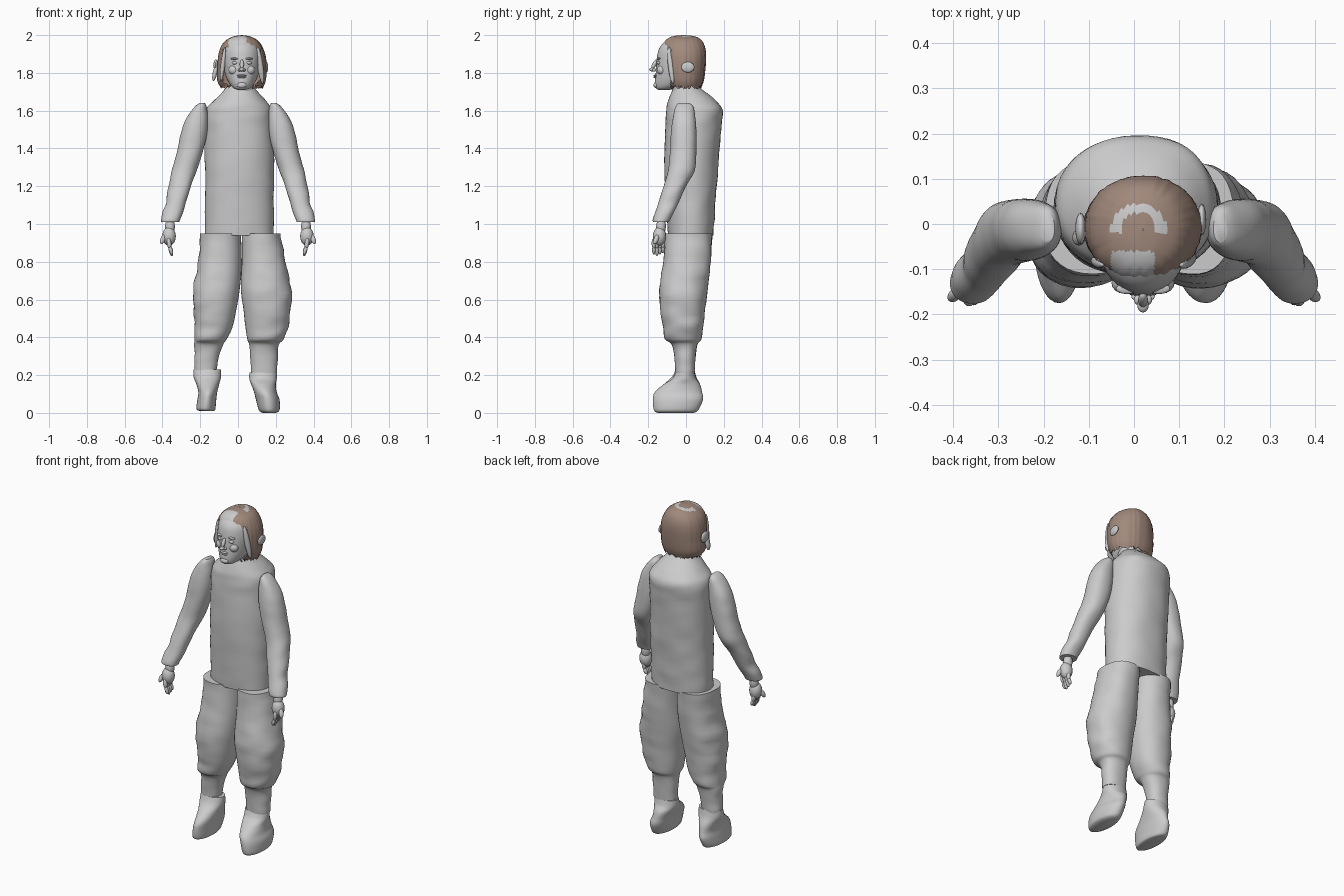
import bpy, bmesh, math, random
from mathutils import Vector, noise

random.seed(4)
cube = bpy.data.objects.get("Cube")
if cube:
    bpy.data.objects.remove(cube, do_unlink=True)


def material(name, colour):
    mat = bpy.data.materials.new(name)
    mat.use_nodes = True
    mat.diffuse_color = colour
    shader = mat.node_tree.nodes["Principled BSDF"]
    shader.inputs["Base Color"].default_value = colour
    shader.inputs["Roughness"].default_value = 0.8
    return mat


GREY = material("pale grey", (0.6, 0.6, 0.6, 1))
BROWN = material("hair brown", (0.36, 0.25, 0.2, 1))


def finish(name, bm, mats=(GREY,), angle=50):
    bmesh.ops.recalc_face_normals(bm, faces=bm.faces)
    mesh = bpy.data.meshes.new(name)
    bm.to_mesh(mesh)
    bm.free()
    for mat in mats:
        mesh.materials.append(mat)
    obj = bpy.data.objects.new(name, mesh)
    bpy.context.collection.objects.link(obj)
    bpy.ops.object.select_all(action="DESELECT")
    obj.select_set(True)
    bpy.context.view_layer.objects.active = obj
    bpy.ops.object.shade_smooth_by_angle(angle=math.radians(angle))
    return obj


def smooth_rows(rows, steps):
    """Resample rows with a Catmull-Rom spline, in hundredths of a unit."""
    pts = [Vector(r) / 100 for r in rows]
    last = len(pts) - 1
    for i in range(last):
        a, b, c, d = pts[max(i - 1, 0)], pts[i], pts[i + 1], pts[min(i + 2, last)]
        for s in range(steps):
            t = s / steps
            yield b + (c - a) * (t / 2) + (a * 2 - b * 5 + c * 4 - d) * (t * t / 2) \
                + (b * 3 - a - c * 3 + d) * (t ** 3 / 2)
    yield pts[-1]


def loft(rows, sides=40, steps=5, power=2.2, wrinkle=0.0, flip=1, caps=True):
    """Stack closed rings; each row is z, x min, x max, y min, y max."""
    bm = bmesh.new()
    rings = []
    for z, xa, xb, ya, yb in smooth_rows(rows, steps):
        ring = []
        for k in range(sides):
            a = math.tau * k / sides
            c, s = math.cos(a), math.sin(a)
            x = (xa + xb) / 2 + (xb - xa) / 2 * math.copysign(abs(c) ** (2 / power), c)
            y = (ya + yb) / 2 + (yb - ya) / 2 * math.copysign(abs(s) ** (2 / power), s)
            n = 1 + wrinkle * noise.noise(Vector((x * 9, y * 9, z * 18)))
            ring.append(bm.verts.new((flip * x * n, y * n, z)))
        rings.append(ring)
    for low, high in zip(rings, rings[1:]):
        for k in range(sides):
            j = (k + 1) % sides
            bm.faces.new((low[k], low[j], high[j], high[k]))
    if caps:
        bm.faces.new(rings[0])
        bm.faces.new(rings[-1])
    return bm


def blob(bm, centre, radii, aim=(0, 0, 1)):
    """Add an ellipsoid, its local z turned towards aim."""
    verts = bmesh.ops.create_uvsphere(bm, u_segments=16, v_segments=10, radius=1)["verts"]
    turn = Vector(aim).to_track_quat("Z", "Y")
    for v in verts:
        v.co = turn @ Vector(p * r for p, r in zip(v.co, radii)) + Vector(centre)


def rod(bm, start, end, radius):
    a, b = Vector(start), Vector(end)
    blob(bm, (a + b) / 2, (radius, radius, (b - a).length / 2 + radius / 2), b - a)


# Torso with rounded back and sloping shoulders
finish("torso", loft([
    (94, -17.5, 19, -9.5, 14.5), (110, -17.5, 19, -10.5, 15.5), (130, -17.5, 19, -11.5, 17),
    (150, -17.5, 18.5, -11, 18.5), (160, -17, 18, -10.5, 19.5), (165, -13, 15, -9.5, 16.5),
    (170, -8, 10.5, -7.5, 10), (173, -6, 8, -6, 6)], sides=48, wrinkle=0.03))

# Trouser legs
finish("right_leg", loft([
    (95, -20, 1.5, -11, 14), (80, -21, 2, -12, 13), (66, -23.5, 1, -14, 11.5),
    (54, -23.5, -1, -13.5, 10), (45, -23, -3, -12, 9), (39, -23, -6, -11, 8),
    (36, -23, -8, -7.5, 6), (28, -23, -10.5, -6, 5), (22, -23, -11.5, -5.5, 4.5)], wrinkle=0.04))
finish("left_leg", loft([
    (95, 2, 22.5, -11, 14), (80, 2, 25, -12, 13), (66, 1.5, 28, -14, 11.5),
    (54, 3, 28, -13.5, 10), (45, 4, 26.5, -12, 9), (39, 5, 24, -11, 8),
    (36, 6, 21.5, -7.5, 6), (28, 6.5, 21, -6, 5), (21, 7, 20.5, -5.5, 4.5)], wrinkle=0.04))

# Shoes
finish("right_shoe", loft([
    (1, -20, -13, -15, 4), (2, -22, -12, -17, 6.5), (7, -21.5, -11.5, -17.5, 9),
    (11, -21, -11, -16.5, 8.5), (15, -22, -10, -12, 7.5), (19, -23.5, -9, -7.5, 5.5),
    (23, -23.5, -9, -5.5, 4.5)], power=2))
finish("left_shoe", loft([
    (0, 13, 20, -15, 4), (1.5, 11, 22, -17, 6.5), (7, 9.5, 22, -17.5, 9),
    (11, 8.5, 20.5, -16.5, 8.5), (15, 7, 20, -12, 7.5), (18, 6, 20.5, -7.5, 5.5),
    (21.5, 6, 20.5, -5.5, 4.5)], power=2))

# Sleeves and hands, mirrored across the body
for side, flip in (("left", 1), ("right", -1)):
    finish(side + "_arm", loft([
        (164, 17.5, 20.5, -4, 2), (162, 16.5, 23, -5.5, 4), (156, 16, 27.5, -7, 5),
        (148, 16.5, 30, -8, 5.5), (138, 18.5, 32.5, -8.5, 5.5), (128, 22, 35, -9.5, 4.5),
        (120, 25, 36.5, -12, 0), (110, 28, 38.5, -15, -4.5), (103, 30.5, 40.5, -17.5, -8),
        (101, 31, 40.5, -17.5, -9)], flip=flip, wrinkle=0.02))
    hand = bmesh.new()
    rod(hand, (0.36, -0.13, 1.02), (0.36, -0.135, 0.95), 0.026)
    blob(hand, (0.365, -0.14, 0.935), (0.036, 0.035, 0.05))
    rod(hand, (0.39, -0.15, 0.94), (0.405, -0.165, 0.9), 0.013)
    for i in range(4):
        y = -0.17 + 0.016 * i
        tip = 0.835 + 0.008 * abs(i - 1)
        rod(hand, (0.368, y, 0.92), (0.362, y, 0.875), 0.012)
        rod(hand, (0.362, y, 0.88), (0.35, y, tip), 0.01)
    if flip < 0:
        for v in hand.verts:
            v.co.x = -v.co.x
    finish(side + "_hand", hand)

# Head with sculpted features
MID = 0.02
finish("neck", loft([(165, -4.5, 8.5, -7, 6), (178, -4, 8, -8, 5)]))
finish("head", loft([
    (171, 0, 4, -14.5, -9), (172, -2.5, 6.5, -16, -4), (175, -5, 9, -16.5, 3),
    (180, -7, 11, -16, 7), (187, -8, 12, -15.5, 8), (193, -7.5, 11.5, -14.2, 8),
    (197, -5, 9, -10.5, 6), (199, -1, 5, -6, 3)], power=2))
face = bmesh.new()
rod(face, (MID, -0.158, 1.865), (MID, -0.178, 1.825), 0.011)
blob(face, (MID, -0.178, 1.818), (0.013, 0.018, 0.01))
for s in (-1, 1):
    blob(face, (MID + s * 0.011, -0.168, 1.815), (0.009, 0.011, 0.008))
    blob(face, (MID + s * 0.036, -0.143, 1.853), (0.017, 0.012, 0.009))
    blob(face, (MID + s * 0.036, -0.143, 1.875), (0.024, 0.012, 0.006))
    blob(face, (MID + s * 0.042, -0.13, 1.815), (0.028, 0.024, 0.026))
for z, width in ((1.786, 0.026), (1.777, 0.022)):
    blob(face, (MID, -0.161, z), (width, 0.012, 0.005))
blob(face, (MID, -0.158, 1.735), (0.026, 0.014, 0.016))
finish("face_features", face)

# Bobbed hair shell with an opening for the face and a ragged hem
hair = loft([
    (172, -9, 13, -9, 8), (176, -11, 14.5, -11, 9.5), (182, -11, 15, -12, 10.3),
    (189, -10.5, 14.5, -12.5, 10.7), (194, -9, 12.7, -12.5, 10), (197.5, -6, 10, -10.5, 8),
    (199.4, -2, 6, -7, 4.5), (200, 1.9, 2.1, -1.5, -1)], sides=96, steps=6, power=2.1, caps=False)
for v in hair.verts:
    around = math.atan2(v.co.y, v.co.x - MID)
    strand = noise.noise(Vector((math.cos(around) * 9, math.sin(around) * 9, 0)))
    if v.co.z < 1.725:
        v.co.z += random.uniform(-0.008, 0.018)
    elif v.co.z < 1.98:
        v.co.x += (v.co.x - MID) * strand * 0.025
        v.co.y += v.co.y * strand * 0.025
gone = []
for f in hair.faces:
    c = f.calc_center_median()
    edge = -0.08 + 0.012 * noise.noise(c * 60)
    if c.y < edge and c.z < 1.93 + 0.02 * noise.noise(c * 40):
        gone.append(f)
        continue
    ring = math.hypot((c.x - MID + 0.01) * 0.9, c.y + 0.01)
    parting = 0.035 < ring < 0.055 and c.y > -0.02 and c.z > 1.96
    fringe = -0.05 < c.x < 0.045 and c.y < -0.06 and c.z > 1.9
    f.material_index = int(parting or fringe)
bmesh.ops.delete(hair, geom=gone, context="FACES")
finish("hair", hair, (BROWN, GREY))

# Pale side locks framing the face
locks = bmesh.new()
rod(locks, (0.105, -0.09, 1.93), (0.13, -0.07, 1.75), 0.016)
blob(locks, (-0.118, -0.01, 1.84), (0.012, 0.035, 0.032))
blob(locks, (-0.122, -0.03, 1.8), (0.018, 0.012, 0.045), (0.2, 0, 1))
blob(locks, (0.15, 0.01, 1.83), (0.01, 0.035, 0.028))
rod(locks, (-0.07, -0.09, 1.93), (-0.09, -0.08, 1.76), 0.012)
finish("side_locks", locks)
